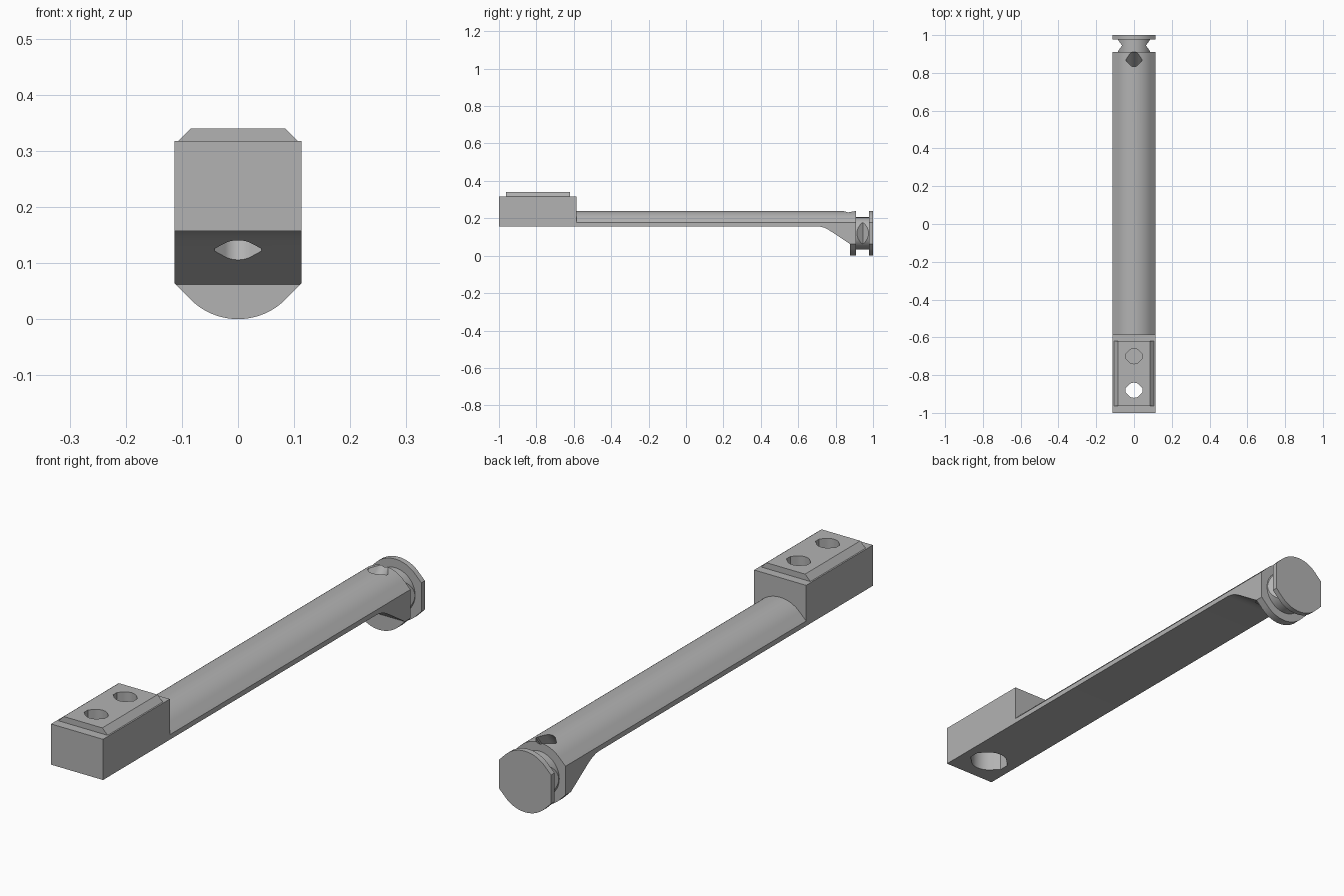
import bpy, bmesh, math
from mathutils import Vector

cube = bpy.data.objects.get("Cube")
if cube:
    bpy.data.objects.remove(cube, do_unlink=True)

grey = bpy.data.materials.new("plain grey")
grey.use_nodes = True
COLOUR = (0.45, 0.45, 0.45, 1)
grey.diffuse_color = COLOUR
grey.node_tree.nodes["Principled BSDF"].inputs["Base Color"].default_value = COLOUR

X, Y = Vector((1, 0, 0)), Vector((0, 1, 0))


def prism(name, section, a, b, u=X):
    """Extrude a closed 2D section from a to b; u is the section's first axis."""
    a, b = Vector(a), Vector(b)
    v = u.cross((b - a).normalized())
    bm = bmesh.new()
    rings = [[bm.verts.new(p + u * s + v * t) for s, t in section] for p in (a, b)]
    n = len(section)
    for i in range(n):
        j = (i + 1) % n
        bm.faces.new((rings[0][i], rings[0][j], rings[1][j], rings[1][i]))
    bm.faces.new(rings[0][::-1])
    bm.faces.new(rings[1])
    bmesh.ops.recalc_face_normals(bm, faces=bm.faces)
    mesh = bpy.data.meshes.new(name)
    bm.to_mesh(mesh)
    bm.free()
    mesh.materials.append(grey)
    obj = bpy.data.objects.new(name, mesh)
    bpy.context.collection.objects.link(obj)
    return obj


def rect(w, h0, h1):
    return [(-w, h0), (w, h0), (w, h1), (-w, h1)]


def clipped_round(r, w, steps=20):
    """Arcs above and below, running into 45 degree flanks cut off at +-w."""
    top = [(r * math.cos(t), r * math.sin(t))
           for t in (math.pi / 4 + math.pi / 2 * i / steps for i in range(steps + 1))]
    side = r * math.sqrt(2) - w
    top = [(w, side)] + top + [(-w, side)]
    return top + [(-x, -y) for x, y in top]


def circle(r, n=48):
    return [(r * math.cos(math.tau * i / n), r * math.sin(math.tau * i / n)) for i in range(n)]


def combine(obj, other, operation):
    """Apply a boolean and remove the helper object."""
    other.hide_render = True
    mod = obj.modifiers.new("boolean", 'BOOLEAN')
    mod.operation, mod.object, mod.solver = operation, other, 'EXACT'
    bpy.context.view_layer.objects.active = obj
    bpy.ops.object.modifier_apply(modifier=mod.name)
    bpy.data.objects.remove(other, do_unlink=True)


W, R, ZC = 0.113, 0.12, 0.12      # half width, end radius, axis height
BASE = 0.157                      # underside height

# Mounting block with its bevelled top pad
block = prism("mounting_block", rect(W, BASE, 0.317), (0, -1, 0), (0, -0.585, 0))
pad = [(-0.107, 0.29), (0.107, 0.29), (0.107, 0.317), (0.084, 0.34), (-0.084, 0.34), (-0.107, 0.317)]
combine(block, prism("top_pad", pad, (0, -0.963, 0), (0, -0.62, 0)), 'UNION')

# Screw holes: one through with a wide recess below, one blind
for r, y, z0, z1 in ((0.04, -0.88, 0.1, 0.4), (0.068, -0.88, 0.1, 0.26), (0.04, -0.70, 0.2, 0.4)):
    hole = prism("hole_cutter", clipped_round(r, r * 1.12), (0, y, z0), (0, y, z1))
    combine(block, hole, 'DIFFERENCE')

# Rounded arm, hollowed underneath so it slopes down to the end collar
arm = prism("arm", clipped_round(R, W), (0, -0.585, ZC), (0, 0.91, ZC))
under = [(-0.7, -0.1), (0.878, -0.1), (0.878, 0.062), (0.775, 0.13), (0.757, 0.141),
         (0.738, 0.150), (0.719, 0.155), (0.70, BASE), (-0.7, BASE)]
combine(arm, prism("underside_cutter", under, (0.3, 0, 0), (-0.3, 0, 0), Y), 'DIFFERENCE')

# Slanted hole from the top of the arm to the sloping underside
slant = prism("slant_cutter", clipped_round(0.032, 0.042), (0, 0.722, 0.04), (0, 0.919, 0.3))
combine(arm, slant, 'DIFFERENCE')

# Neck with a V notch on each side
neck = prism("neck", circle(0.086), (0, 0.91, ZC), (0, 0.98, ZC))
for s in (-1, 1):
    notch = [(s * 0.063, 0), (s * 0.12, 0.078), (s * 0.12, -0.078)]
    combine(neck, prism("notch_cutter", notch, (0, 0.945, -0.1), (0, 0.945, 0.4)), 'DIFFERENCE')

# End flange
flange = prism("end_flange", clipped_round(R, W), (0, 0.978, ZC), (0, 1, ZC))

# Smooth the rounded surfaces, keep edges sharp
bpy.ops.object.select_all(action='DESELECT')
for obj in (block, arm, neck, flange):
    obj.select_set(True)
bpy.context.view_layer.objects.active = arm
bpy.ops.object.shade_smooth_by_angle(angle=math.radians(20))
